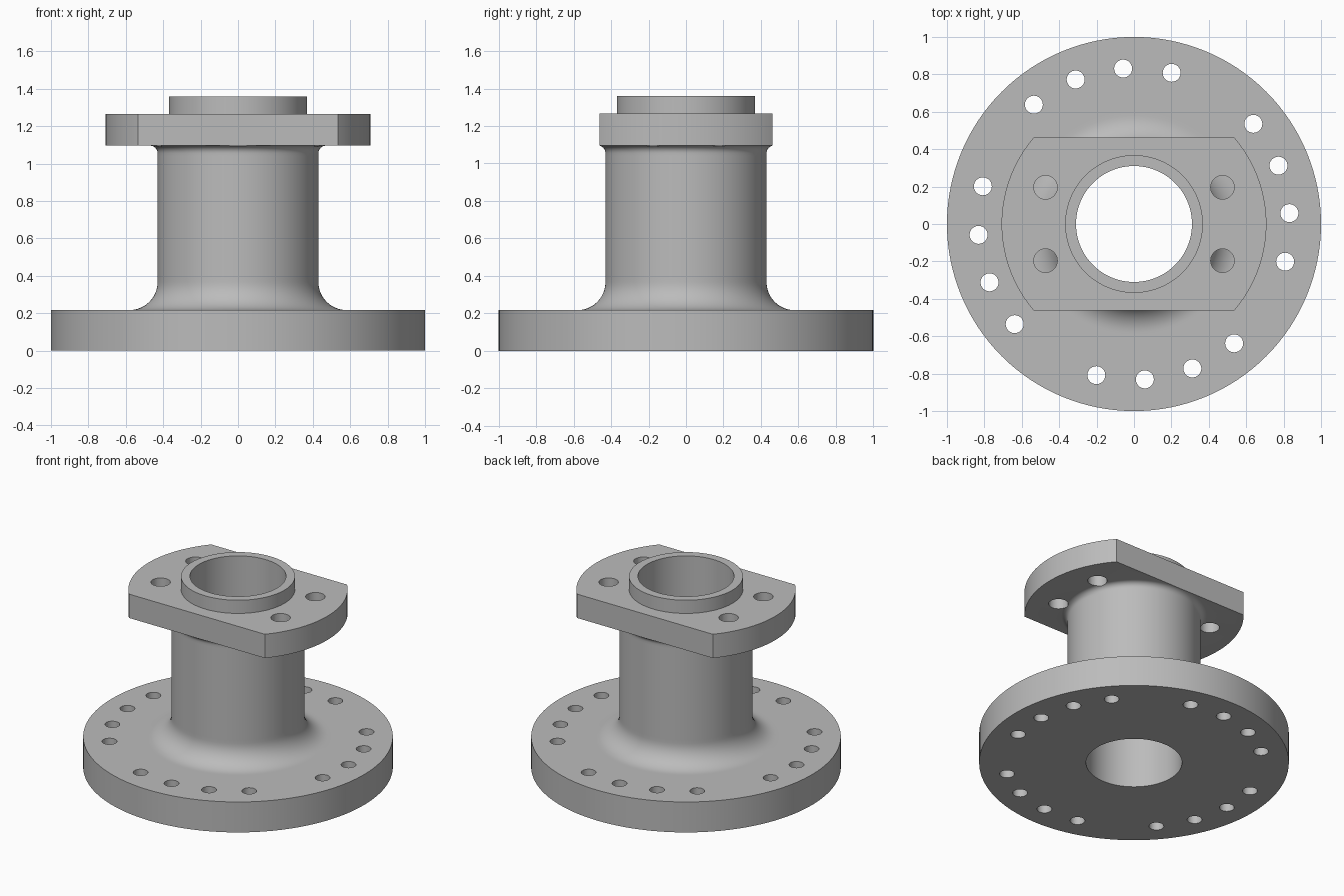
import bpy
import bmesh
from math import sin, cos, pi, radians
from mathutils import Matrix, Vector

default = bpy.data.objects.get("Cube")
if default:
    bpy.data.objects.remove(default, do_unlink=True)

grey = bpy.data.materials.new("machined grey")
grey.use_nodes = True
colour = (0.5, 0.5, 0.5, 1)
grey.diffuse_color = colour
grey.node_tree.nodes["Principled BSDF"].inputs["Base Color"].default_value = colour

SEGMENTS = 128
BORE, NECK, BASE_TOP = 0.31, 0.43, 0.217
PLATE_BOTTOM, PLATE_TOP, PLATE_HALF_DEPTH = 1.096, 1.266, 0.463
TOP = 1.36


def new_object(name, bm):
    mesh = bpy.data.meshes.new(name)
    bm.to_mesh(mesh)
    bm.free()
    obj = bpy.data.objects.new(name, mesh)
    bpy.context.collection.objects.link(obj)
    return obj


def fillet(cx, cz, r, start, end, steps):
    angles = [radians(start + (end - start) * i / steps) for i in range(steps + 1)]
    return [(cx + r * cos(a), cz + r * sin(a)) for a in angles]


def add_cylinder(bm, x, y, z0, z1, r):
    bmesh.ops.create_cone(bm, cap_ends=True, segments=32, radius1=r, radius2=r,
                          depth=z1 - z0,
                          matrix=Matrix.Translation((x, y, (z0 + z1) / 2)))


# Flanges, neck, collar and bore as one turned profile
low_r, high_r = 0.15, 0.04
profile = [(BORE, 0), (1, 0), (1, BASE_TOP), (0.6, BASE_TOP)]
profile += fillet(NECK + low_r, BASE_TOP + low_r, low_r, 270, 180, 12)
profile += [(NECK, 0.39), (NECK, 1.04)]
profile += fillet(NECK + high_r, PLATE_BOTTOM - high_r, high_r, 180, 90, 6)
profile += [(0.708, PLATE_BOTTOM), (0.708, PLATE_TOP), (0.368, PLATE_TOP),
            (0.368, TOP), (BORE, TOP)]

bm = bmesh.new()
rings = []
for i in range(SEGMENTS):
    a = 2 * pi * i / SEGMENTS
    rings.append([bm.verts.new((r * cos(a), r * sin(a), z)) for r, z in profile])
count = len(profile)
for i in range(SEGMENTS):
    here, after = rings[i], rings[(i + 1) % SEGMENTS]
    for j in range(count):
        k = (j + 1) % count
        bm.faces.new((here[j], after[j], after[k], here[k]))
bmesh.ops.recalc_face_normals(bm, faces=bm.faces)
body = new_object("flanged_hub", bm)
body.data.materials.append(grey)

# Cutters for bolt holes and the two flats of the upper flange
bm = bmesh.new()
for quarter in range(4):
    for offset in (-14, 4, 22, 40):
        a = radians(90 * quarter + offset)
        add_cylinder(bm, 0.833 * cos(a), 0.833 * sin(a), -0.1, 0.4, 0.048)
for sx in (-1, 1):
    for sy in (-1, 1):
        add_cylinder(bm, sx * 0.473, sy * 0.196, 0.95, 1.5, 0.063)
for sy in (-1, 1):
    bmesh.ops.create_cube(bm, size=1, matrix=Matrix.LocRotScale(
        Vector((0, sy * (PLATE_HALF_DEPTH + 0.25), 1.24)), None, Vector((2, 0.5, 0.34))))
cutter = new_object("hole_cutter", bm)
cutter.data.materials.append(grey)
cutter.hide_render = True

bpy.context.view_layer.objects.active = body
body.select_set(True)
cut = body.modifiers.new("Cut", "BOOLEAN")
cut.operation = "DIFFERENCE"
cut.solver = "EXACT"
cut.object = cutter
bpy.ops.object.modifier_apply(modifier=cut.name)
bpy.data.objects.remove(cutter, do_unlink=True)

bpy.ops.object.shade_smooth_by_angle(angle=radians(30))
